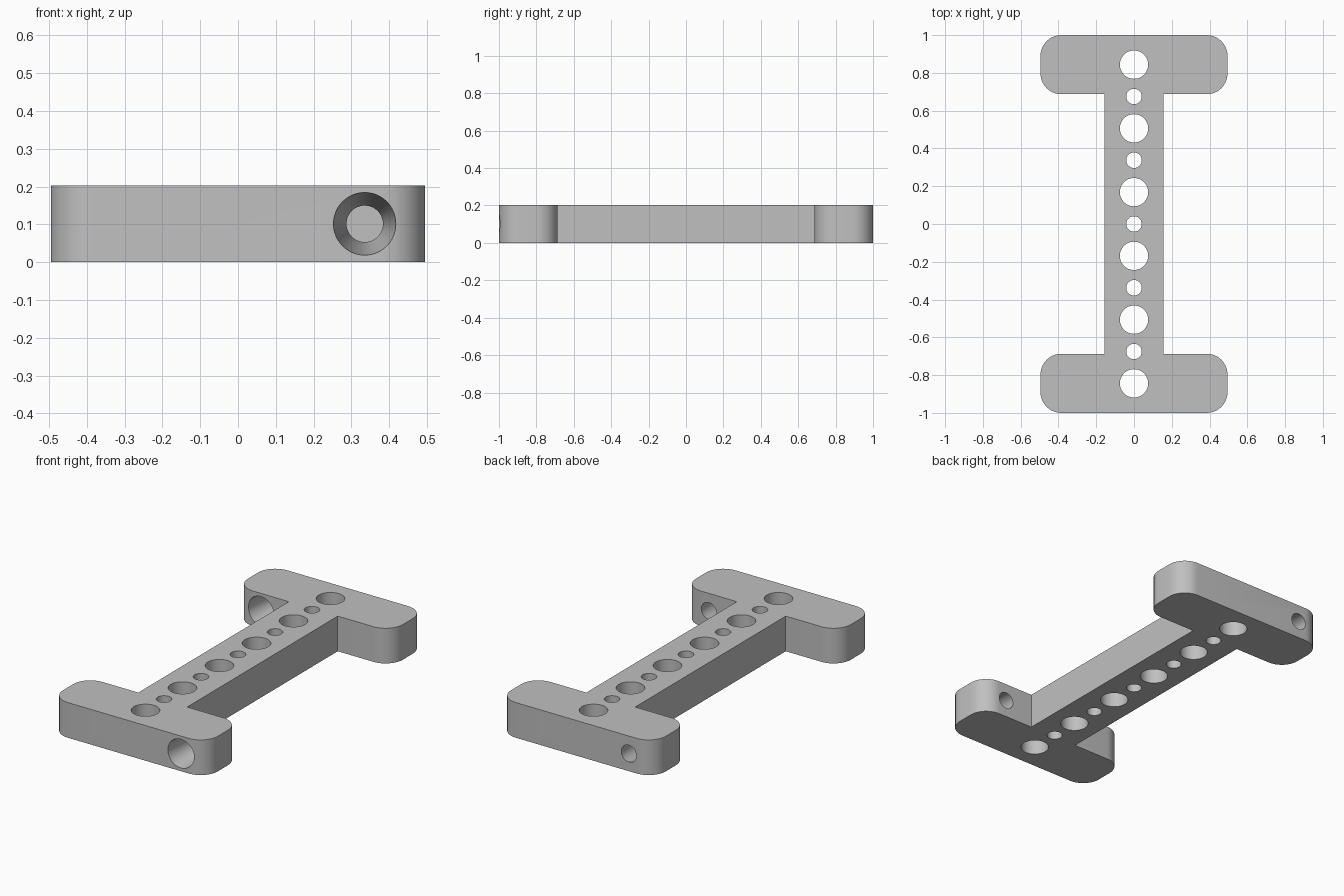
import bpy, bmesh, math
from mathutils import Matrix, Vector

default = bpy.data.objects.get("Cube")
if default:
    bpy.data.objects.remove(default, do_unlink=True)

HEIGHT = 0.203
HALF_W, HALF_L = 0.495, 1.0      # end bars
WEB, INNER = 0.156, 0.687        # half width of the web, inner face of the end bars
CORNER = 0.11
STEP = 0.3375                    # spacing of equal holes

grey = bpy.data.materials.new("plain grey")
grey.use_nodes = True
grey.diffuse_color = (0.53, 0.53, 0.53, 1)
grey.node_tree.nodes["Principled BSDF"].inputs["Base Color"].default_value = grey.diffuse_color


def make_object(name, bm):
    bmesh.ops.recalc_face_normals(bm, faces=bm.faces)
    mesh = bpy.data.meshes.new(name)
    bm.to_mesh(mesh)
    bm.free()
    mesh.materials.append(grey)
    obj = bpy.data.objects.new(name, mesh)
    bpy.context.collection.objects.link(obj)
    return obj


def arc(cx, cy, start, steps=10):
    """Quarter circle, counter-clockwise from the start angle."""
    angles = [math.radians(start + 90 * i / steps) for i in range(steps + 1)]
    return [Vector((cx + CORNER * math.cos(a), cy + CORNER * math.sin(a), 0)) for a in angles]


# I-shaped outline: right end, then the same half turned around
half = [Vector((WEB, INNER, 0))]
half += arc(HALF_W - CORNER, INNER + CORNER, -90)
half += arc(HALF_W - CORNER, HALF_L - CORNER, 0)
half += arc(-HALF_W + CORNER, HALF_L - CORNER, 90)
half += arc(-HALF_W + CORNER, INNER + CORNER, 180)
half += [Vector((-WEB, INNER, 0))]
outline = half + [Vector((-p.x, -p.y, 0)) for p in half]

bm = bmesh.new()
base = bm.faces.new([bm.verts.new(p) for p in outline])
top = bmesh.ops.extrude_face_region(bm, geom=[base])
bmesh.ops.translate(bm, vec=(0, 0, HEIGHT),
                    verts=[v for v in top["geom"] if isinstance(v, bmesh.types.BMVert)])
bracket = make_object("connecting_bracket", bm)

# Cutters: alternating holes down the web, one tapered hole through each end bar
bm = bmesh.new()


def add_cutter(r1, r2, depth, matrix):
    bmesh.ops.create_cone(bm, cap_ends=True, segments=48, radius1=r1, radius2=r2,
                          depth=depth, matrix=matrix)


for i in range(-5, 6):
    radius = 0.075 if i % 2 else 0.041
    add_cutter(radius, radius, HEIGHT * 2, Matrix.Translation((0, i * STEP / 2, HEIGHT / 2)))

turn = Matrix.Rotation(-math.pi / 2, 4, 'X')
middle = (HALF_L + INNER) / 2
for side in (1, -1):
    place = Matrix.Translation((side * 0.335, -side * middle, HEIGHT / 2))
    add_cutter(0.085, 0.046, HALF_L - INNER + 0.04, place @ turn)
cutter = make_object("hole_cutter", bm)
cutter.hide_render = True

# Cut the holes and drop the cutter
bpy.ops.object.select_all(action='DESELECT')
bpy.context.view_layer.objects.active = bracket
bracket.select_set(True)
cut = bracket.modifiers.new("holes", 'BOOLEAN')
cut.operation, cut.solver, cut.object = 'DIFFERENCE', 'EXACT', cutter
bpy.ops.object.modifier_apply(modifier=cut.name)
bpy.data.objects.remove(cutter, do_unlink=True)
bpy.ops.object.shade_smooth_by_angle(angle=math.radians(30))
